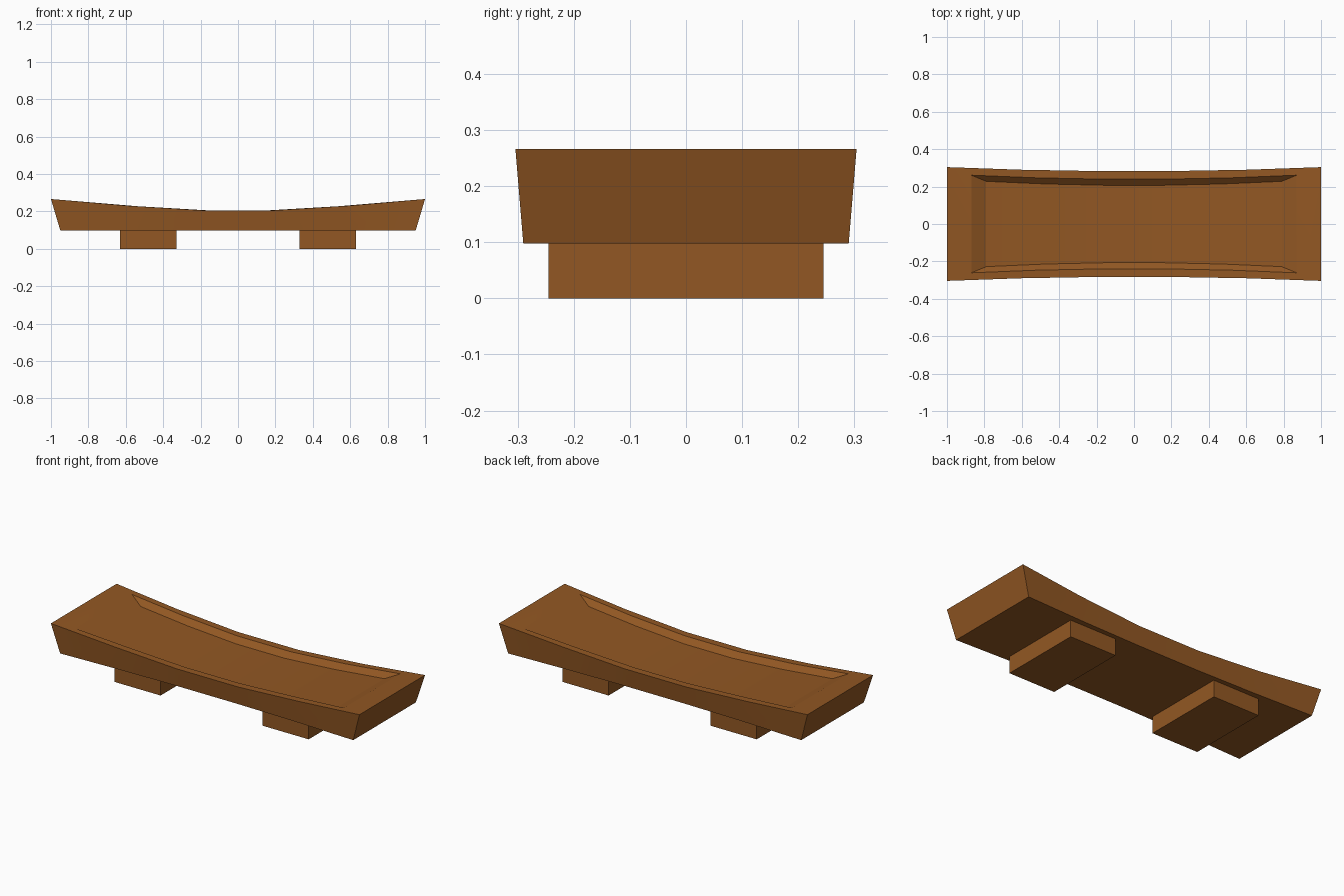
import bpy, bmesh

if "Cube" in bpy.data.objects:
    bpy.data.objects.remove(bpy.data.objects["Cube"])

wood = bpy.data.materials.new("warm brown wood")
wood.diffuse_color = (0.29, 0.097, 0.017, 1)
wood.use_nodes = True
wood.node_tree.nodes["Principled BSDF"].inputs["Base Color"].default_value = wood.diffuse_color

STATIONS = (-1, -0.6, -0.2, 0.2, 0.6, 1)


def lerp3(x, mid, quarter, end):
    """Piecewise value along the length, breaking at 0.2, 0.6 and 1."""
    x = abs(x)
    if x <= 0.2:
        return mid
    if x <= 0.6:
        return mid + (quarter - mid) * (x - 0.2) / 0.4
    return quarter + (end - quarter) * (x - 0.6) / 0.4


def top_z(x):
    return lerp3(x, 0.206, 0.231, 0.266)


def ring(bm, length, inset, z_of):
    """Closed loop of points: front edge left to right, back edge right to left."""
    def half(s):
        return lerp3(s, 0.283, 0.290, 0.304) - inset
    front = [bm.verts.new((s * length, -half(s), z_of(s * length))) for s in STATIONS]
    back = [bm.verts.new((s * length, half(s), z_of(s * length))) for s in reversed(STATIONS)]
    return front + back


def cap(bm, loop, up):
    n = len(STATIONS)
    for i in range(n - 1):
        quad = [loop[i], loop[i + 1], loop[2 * n - 2 - i], loop[2 * n - 1 - i]]
        bm.faces.new(quad if up else quad[::-1])


def finish(name, bm, smooth=False):
    bmesh.ops.recalc_face_normals(bm, faces=bm.faces)
    mesh = bpy.data.meshes.new(name)
    bm.to_mesh(mesh)
    bm.free()
    obj = bpy.data.objects.new(name, mesh)
    bpy.context.collection.objects.link(obj)
    mesh.materials.append(wood)
    if smooth:
        bpy.context.view_layer.objects.active = obj
        obj.select_set(True)
        bpy.ops.object.shade_smooth_by_angle(angle=0.3)
        obj.select_set(False)


# Curved tray: flat base, flared sides, raised rim and shallow hollow
bm = bmesh.new()
rings = [
    ring(bm, 0.95, 0.014, lambda x: 0.098),
    ring(bm, 1.0, 0.0, top_z),
    ring(bm, 0.87, 0.043, top_z),
    ring(bm, 0.79, 0.076, lambda x: top_z(x) - 0.03),
]
for a, b in zip(rings, rings[1:]):
    for i in range(len(a)):
        j = (i + 1) % len(a)
        bm.faces.new((a[i], a[j], b[j], b[i]))
cap(bm, rings[0], False)
cap(bm, rings[-1], True)
finish("tray", bm, smooth=True)

# Two block feet
for side, name in ((-1, "left_foot"), (1, "right_foot")):
    bm = bmesh.new()
    bmesh.ops.create_cube(bm, size=1)
    for v in bm.verts:
        v.co = (v.co.x * 0.30 + side * 0.48, v.co.y * 0.49, (v.co.z + 0.5) * 0.10)
    finish(name, bm)
